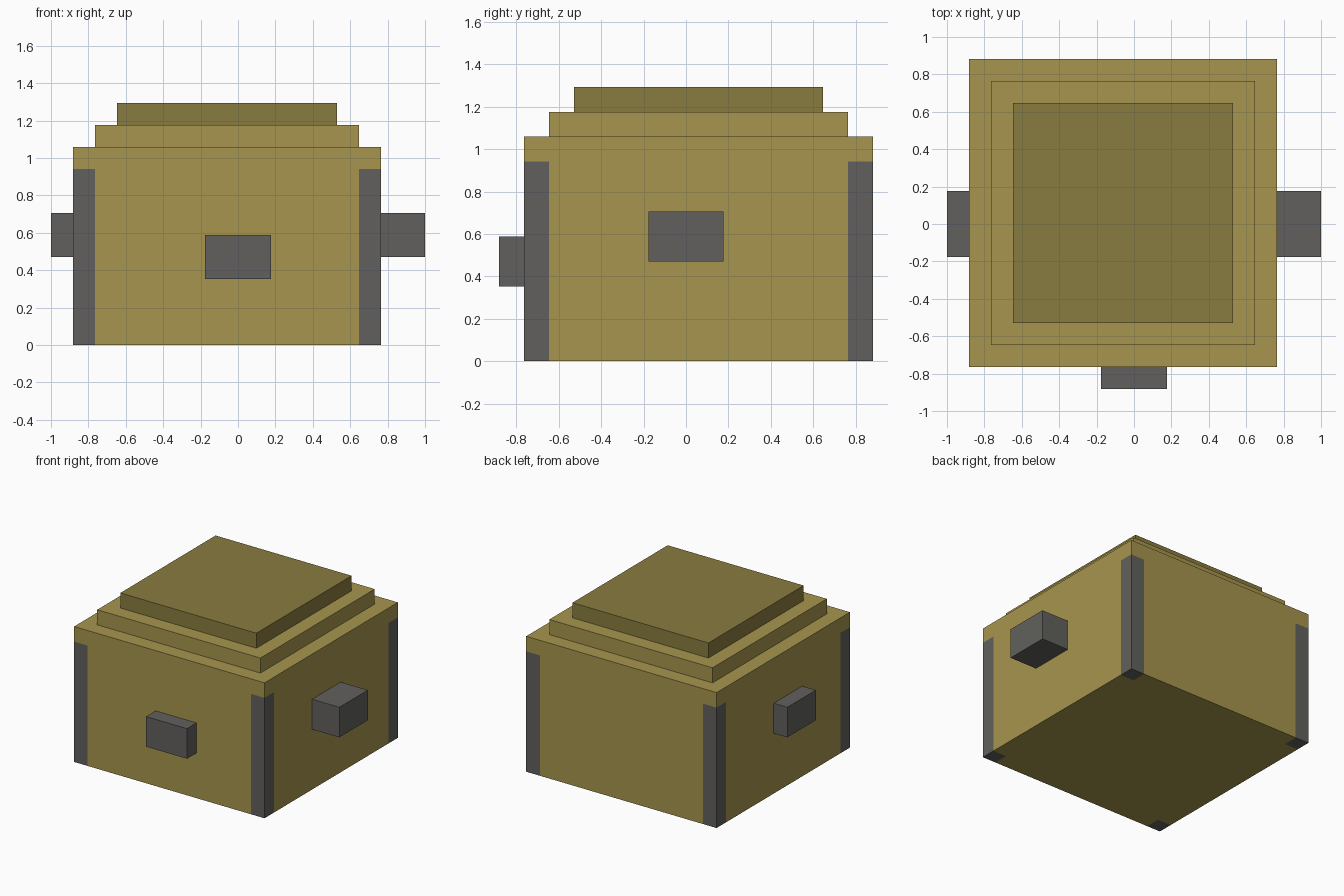
import bpy

if "Cube" in bpy.data.objects:
    bpy.data.objects.remove(bpy.data.objects["Cube"])

U = 2 / 17  # one block unit


def material(name, rgb):
    m = bpy.data.materials.new(name)
    m.diffuse_color = (*rgb, 1)
    m.use_nodes = True
    m.node_tree.nodes["Principled BSDF"].inputs["Base Color"].default_value = m.diffuse_color
    return m


olive = material("olive", (0.38, 0.30, 0.075))
dark_olive = material("dark_olive", (0.25, 0.20, 0.05))
dark_grey = material("dark_grey", (0.12, 0.118, 0.11))


def box(name, lo, hi, mat=None):
    """Box between two corners given in block units."""
    bpy.ops.mesh.primitive_cube_add(
        size=1, location=[(a + b) / 2 * U for a, b in zip(lo, hi)])
    ob = bpy.context.object
    ob.name = name
    ob.scale = [(b - a) * U for a, b in zip(lo, hi)]
    bpy.ops.object.transform_apply(location=False, rotation=False, scale=True)
    if mat:
        ob.data.materials.append(mat)
    return ob


# Body limits: shifted half a block towards the left and back
X0, X1, Y0, Y1 = -7.5, 6.5, -6.5, 7.5

# Main body and the two stepped roof layers
body = box("body", (X0, Y0, 0), (X1, Y1, 9), olive)
box("lower_roof_step", (X0 + 1, Y0 + 1, 9), (X1 - 1, Y1 - 1, 10), olive)
box("upper_roof_step", (X0 + 2, Y0 + 2, 10), (X1 - 2, Y1 - 2, 11), dark_olive)

# Corner posts set flush into notches cut from the body
for xn, x in (("left", X0), ("right", X1 - 1)):
    for yn, y in (("front", Y0), ("back", Y1 - 1)):
        box(f"{yn}_{xn}_post", (x, y, 0), (x + 1, y + 1, 8), dark_grey)
        left, front = xn == "left", yn == "front"
        cutter = box(f"{yn}_{xn}_notch_cutter",
                     (x - left, y - front, -1),
                     (x + 2 - left, y + 2 - front, 8), olive)
        cutter.hide_render = True
        cutter.hide_set(True)
        cut = body.modifiers.new("notch", 'BOOLEAN')
        cut.operation = 'DIFFERENCE'
        cut.solver = 'EXACT'
        cut.object = cutter

# Side handles and front latch
box("left_handle", (-8.5, -1.5, 4), (X0, 1.5, 6), dark_grey)
box("right_handle", (X1, -1.5, 4), (8.5, 1.5, 6), dark_grey)
box("front_latch", (-1.5, -7.5, 3), (1.5, Y0, 5), dark_grey)
